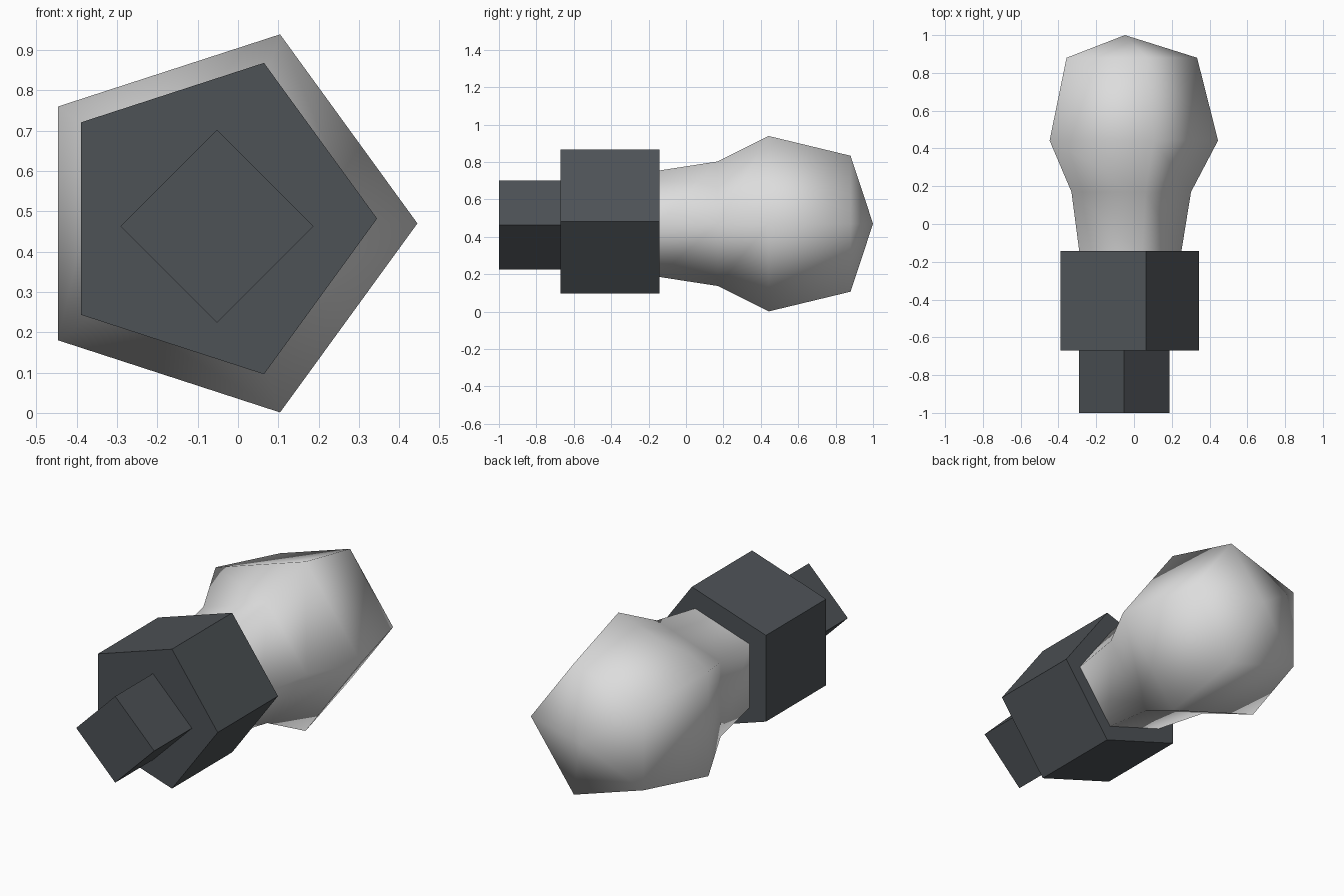
import bpy, bmesh, math

if "Cube" in bpy.data.objects:
    bpy.data.objects.remove(bpy.data.objects["Cube"])


def make_material(name, rgb):
    m = bpy.data.materials.new(name)
    m.diffuse_color = (*rgb, 1.0)
    m.use_nodes = True
    m.node_tree.nodes["Principled BSDF"].inputs["Base Color"].default_value = m.diffuse_color
    return m


def loft_y(name, sides, cx, cz, profile, material, start=0.0, cap_front=True, smooth=False):
    """Sweep a regular polygon along y; profile holds (y, radius), radius 0 is a tip."""
    bm = bmesh.new()
    rings = []
    for y, r in profile:
        if r == 0:
            rings.append([bm.verts.new((cx, y, cz))])
            continue
        angles = [start + 2 * math.pi * i / sides for i in range(sides)]
        rings.append([bm.verts.new((cx + r * math.cos(a), y, cz + r * math.sin(a))) for a in angles])
    for a, b in zip(rings, rings[1:]):
        for i in range(sides):
            j = (i + 1) % sides
            if len(b) == 1:
                bm.faces.new((a[i], a[j], b[0]))
            else:
                bm.faces.new((a[i], a[j], b[j], b[i]))
    if cap_front:
        bm.faces.new(rings[0])
    if len(rings[-1]) > 1:
        bm.faces.new(rings[-1])
    bmesh.ops.recalc_face_normals(bm, faces=bm.faces)
    for f in bm.faces:
        f.smooth = smooth
    mesh = bpy.data.meshes.new(name)
    bm.to_mesh(mesh)
    bm.free()
    mesh.materials.append(material)
    obj = bpy.data.objects.new(name, mesh)
    bpy.context.collection.objects.link(obj)
    return obj


dark_metal = make_material("dark_metal", (0.075, 0.085, 0.094))
pale_glass = make_material("pale_glass", (0.72, 0.72, 0.72))

# Glass bulb: smooth five-sided, open where it sits in the socket
loft_y("glass_bulb", 5, -0.048, 0.47,
       [(-0.15, 0.298), (0.17, 0.35), (0.442, 0.493), (0.88, 0.382), (1.0, 0)],
       pale_glass, cap_front=False, smooth=True)

# Five-sided socket
loft_y("socket", 5, -0.061, 0.482, [(-0.67, 0.406), (-0.143, 0.406)], dark_metal)

# Square end contact, corners pointing up and sideways
loft_y("end_contact", 4, -0.052, 0.463, [(-1.0, 0.239), (-0.67, 0.239)], dark_metal)
